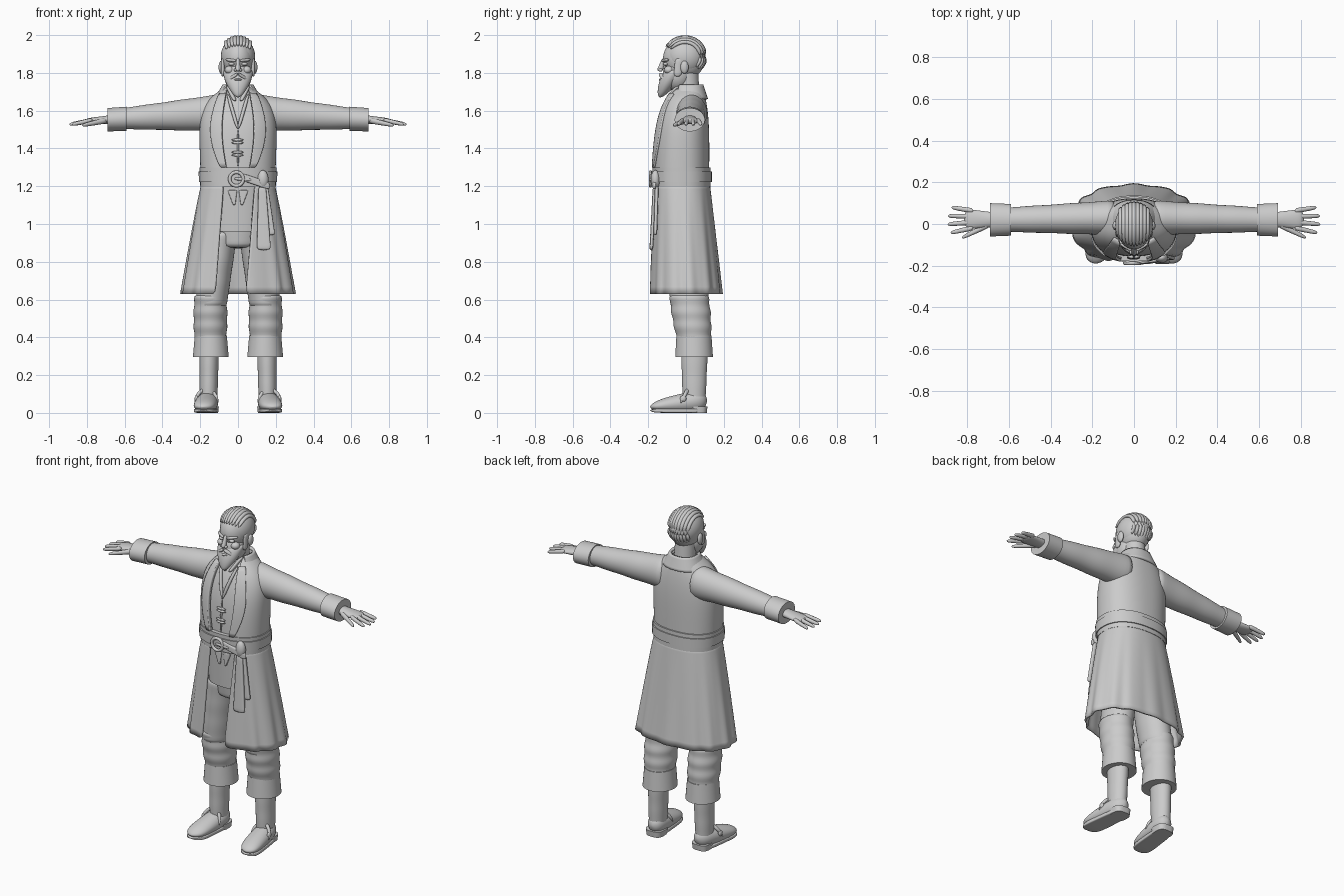
import bpy, bmesh
from math import sin, cos, pi, asin, sqrt, radians
from mathutils import Vector

if "Cube" in bpy.data.objects:
    bpy.data.objects.remove(bpy.data.objects["Cube"])

SHADE = (.6, .6, .6, 1)
GREY = bpy.data.materials.new("light_grey")
GREY.use_nodes = True
GREY.diffuse_color = SHADE
GREY.node_tree.nodes["Principled BSDF"].inputs["Base Color"].default_value = SHADE
SQUARISH = 2.3  # exponent of the body's slightly boxy oval


def mix(a, b, t):
    return a + (b - a) * t


def steps(count):
    return [k / count for k in range(count + 1)]


def skin(name, rows, closed=True, level=1, thickness=0):
    """Bridge rows of points into a surface; closed rows get end caps."""
    bm = bmesh.new()
    grid = [[bm.verts.new(point) for point in row] for row in rows]
    count = len(rows[0])
    for low, high in zip(grid, grid[1:]):
        for i in range(count if closed else count - 1):
            j = (i + 1) % count
            bm.faces.new((low[i], low[j], high[j], high[i]))
    if closed:
        bm.faces.new(grid[0])
        bm.faces.new(grid[-1])
    bmesh.ops.recalc_face_normals(bm, faces=bm.faces)
    mesh = bpy.data.meshes.new(name)
    bm.to_mesh(mesh)
    bm.free()
    mesh.materials.append(GREY)
    mesh.shade_smooth()
    part = bpy.data.objects.new(name, mesh)
    bpy.context.collection.objects.link(part)
    if level:
        part.modifiers.new("smooth", 'SUBSURF').levels = level
        part.modifiers["smooth"].render_levels = level
    else:
        mesh.set_sharp_from_angle(angle=radians(45))
    if thickness:
        solid = part.modifiers.new("thickness", 'SOLIDIFY')
        solid.thickness, solid.offset = thickness, 0


def oval(angle, ru, rv, power):
    c, s = cos(angle), sin(angle)
    return (ru * abs(c) ** (2 / power) * (1 if c > 0 else -1),
            rv * abs(s) ** (2 / power) * (1 if s > 0 else -1))


def limb(name, start, end, r_start, r_end=None, bulge=0, ripple=0, soft=0, power=2, sides=24, side=1, crisp=False):
    """Tapered oval solid; soft rounds the ends, crisp keeps them flat."""
    start, end = Vector(start), Vector(end)
    r_end = r_end or r_start
    span = [abs(d) for d in end - start]
    axis = span.index(max(span))
    u_axis, v_axis = [i for i in range(3) if i != axis]
    rows = []
    for t in steps(12):
        t = (1 - cos(pi * t)) / 2 if soft else t
        centre = start.lerp(end, t)
        scale = 1 + ripple * sin(20 * t)
        if soft:
            scale *= max(.05, sqrt(1 - abs(2 * t - 1) ** soft))
        swell = bulge * sin(pi * t)
        row = []
        for i in range(sides):
            offset = oval(2 * pi * (i + .5) / sides, mix(r_start[0], r_end[0], t) + swell,
                          mix(r_start[1], r_end[1], t) + swell, power)
            point = centre.copy()
            point[u_axis] += offset[0] * scale
            point[v_axis] += offset[1] * scale
            point.x *= side
            row.append(point)
        rows.append(row)
    skin(name, rows, level=0 if crisp else 1)


def ball(name, at, radii, side=1):
    up = Vector((0, 0, radii[2]))
    limb(name, Vector(at) - up, Vector(at) + up, radii[:2], soft=2, side=side)


def pair(build, name, *args, **options):
    build("left_" + name, *args, side=1, **options)
    build("right_" + name, *args, side=-1, **options)


def band(name, low, high, r_low, r_high=None, **options):
    limb(name, low, high, r_low, r_high, sides=48, crisp=True, **options)


def tube(name, points, radius, side=1, flat=1):
    """Cord along a path with rounded ends."""
    points, rows = [Vector(p) for p in points], []
    last = len(points) - 1
    for i, p in enumerate(points):
        ahead = points[min(i + 1, last)] - points[max(i - 1, 0)]
        turn = ahead.to_track_quat('Z', 'Y')
        r = radius * max(.3, sqrt(1 - abs(2 * i / last - 1) ** 6))
        ring = [p + turn @ Vector((r * cos(a * pi / 5), flat * r * sin(a * pi / 5), 0)) for a in range(10)]
        rows.append([(v.x * side, v.y, v.z) for v in ring])
    skin(name, rows)


def wrap(name, rings, thickness=.012, fold=0):
    """Cloth wrapped round the back: z, rx, ry, cy, left and right half openings."""
    rows = []
    for k, (z, rx, ry, cy, left, right) in enumerate(rings):
        row = []
        for t in steps(60):
            a = mix(left - pi / 2, 1.5 * pi - right, t)
            pleat = 1 + fold * k / len(rings) * (sin(13 * a) + sin(21 * a) / 2)
            x, y = oval(a, rx * pleat, ry * pleat, SQUARISH)
            row.append((x, y + cy, z))
        rows.append(row)
    skin(name, rows, closed=False, thickness=thickness)


def torso(z):
    """Half width, half depth and centre y of the upper body."""
    t = (z - 1.2) / .55
    return (.19 + .02 * t) * (1 - t ** 7), .143 * (1 - .6 * t ** 4), mix(-.026, .015, t ** 3)


def front_y(x, z):
    rx, ry, cy = torso(z)
    return cy - ry * max(0, 1 - abs(x / rx) ** SQUARISH) ** (1 / SQUARISH)


def opening(x, rx):
    return asin(min(1, x / rx) ** (SQUARISH / 2))


def lapel_curve(z):
    return sin(pi * (z - 1.25) / .5)


def lapel_edge(z):
    return .05 + .035 * lapel_curve(z)


# Coat body over the vest
coat, vest = [], []
for t in steps(12):
    z = mix(1.2, 1.72, t)
    rx, ry, cy = torso(z)
    gap = opening(lapel_edge(z), rx)
    coat.append((z, rx, ry, cy, gap, gap))
    vest.append([(x, y + cy, z) for x, y in
                 (oval(2 * pi * (i + .5) / 32, rx - .014, ry - .012, SQUARISH) for i in range(32))])
wrap("coat_body", coat)
skin("vest_body", vest)
band("vest_hem", (0, -.01, .96), (0, -.02, 1.22), (.157, .13), (.172, .132), power=SQUARISH)

# Pleated coat skirt, open at the front
skirt = []
for t in steps(8):
    rx = mix(.187, .295, t ** .9)
    skirt.append((mix(1.22, .63, t), rx, mix(.142, .185, t), mix(-.022, 0, t),
                  opening(mix(.09, .04, t), rx), opening(mix(.075, .12, t), rx)))
wrap("coat_skirt", skirt, fold=.03)

# Lapels, collars and vest trim
def lapel(name, side):
    rows = []
    for t in steps(8):
        z = mix(1.3, 1.69, t)
        xs = [lapel_edge(z) + s * (.02 + .04 * lapel_curve(z)) for s in steps(5)]
        rows.append([(side * x, front_y(x, z) - .01, z) for x in xs])
    skin(name, rows, closed=False, thickness=.014)


def on_front(x, z):
    return x, front_y(x, z) + .004, z


pair(lapel, "lapel")
pair(tube, "vest_edge", [on_front(.055 * t, mix(1.5, 1.69, t)) for t in steps(6)], .01)
pair(limb, "shirt_collar", (.055, -.04, 1.73), (.015, -.1, 1.65), (.012, .02), soft=6)
pair(limb, "vest_point", (.03, -.145, 1.18), (.02, -.145, 1.1), (.026, .01), (.006, .01), power=4)
wrap("coat_collar", [(mix(1.66, 1.735, t), mix(.115, .075, t), mix(.095, .07, t), .014, .9, .9) for t in steps(3)],
     thickness=.016)
tube("vest_seam", [on_front(0, mix(1.3, 1.5, t)) for t in steps(5)], .006)
for z in (1.365, 1.38, 1.43, 1.445):
    tube("toggle", [on_front(mix(-.035, .03, t), z) for t in steps(4)], .008)

# Sash, belt, buckle and hanging ends
band("sash", (0, -.022, 1.195), (0, -.024, 1.3), (.2, .153), (.205, .155), power=SQUARISH)
band("belt", (0, -.023, 1.222), (0, -.024, 1.277), (.207, .16), (.209, .161), power=SQUARISH)
bpy.ops.mesh.primitive_torus_add(location=(-.008, -.188, 1.238), rotation=(pi / 2, 0, 0),
                                 major_radius=.036, minor_radius=.009)
buckle = bpy.context.object
buckle.name = "buckle_ring"
buckle.data.materials.append(GREY)
buckle.data.shade_smooth()
limb("buckle_pin", (-.02, -.19, 1.24), (.07, -.186, 1.234), (.006, .008), soft=6)
limb("belt_end", (.02, -.184, 1.25), (.17, -.165, 1.2), (.01, .02), soft=12, power=4)
ball("sash_knot", (.132, -.162, 1.235), (.03, .025, .05))
limb("sash_tail_long", (.128, -.165, 1.2), (.137, -.184, .86), (.02, .011), (.038, .01), power=4)
limb("sash_tail_short", (.145, -.155, 1.2), (.173, -.163, .94), (.014, .01), (.024, .01), power=4)

# Sleeves and hands
pair(limb, "sleeve", (.08, .03, 1.59), (.66, .02, 1.555), (.085, .1), (.056, .052), ripple=.015)
pair(band, "sleeve_cuff", (.59, .02, 1.557), (.69, .02, 1.552), (.076, .064), (.08, .062))
pair(limb, "palm", (.64, .02, 1.555), (.815, .024, 1.543), (.032, .026), (.05, .015), soft=8)
for k, finger in enumerate(("index", "middle", "ring", "little")):
    y = mix(-.018, .063, k / 3)
    reach = .865 + .03 * sin(pi * (k + .6) / 4)
    pair(limb, finger + "_finger", (.77, y, 1.55), (reach, mix(.03, y, 1.5), 1.527), (.014, .014), (.01, .01),
         soft=8, sides=10)
pair(limb, "thumb", (.69, 0, 1.55), (.825, -.066, 1.522), (.018, .018), (.01, .01), soft=8, sides=10)

# Hips, trousers and cuffs
limb("hips", (0, 0, .87), (0, -.01, 1.2), (.12, .11), (.155, .12), bulge=.01)
pair(limb, "thigh", (.085, 0, .97), (.147, .02, .55), (.085, .112), (.086, .103), ripple=.01)
pair(limb, "trouser_knee", (.146, .015, .63), (.146, .044, .38), (.084, .104), (.084, .09), bulge=.006, ripple=.035)
pair(band, "trouser_cuff", (.144, .042, .41), (.144, .043, .295), (.085, .093), (.095, .1))

# Boots
pair(limb, "boot_shaft", (.152, .045, .4), (.157, .043, .04), (.054, .074), (.047, .06), ripple=.01)
pair(limb, "shoe", (.152, .112, .066), (.184, -.19, .032), (.05, .06), (.056, .024), bulge=.008, soft=6)
pair(limb, "sole", (.152, .112, .012), (.184, -.19, .012), (.052, .012), (.06, .012), soft=6, power=6)
pair(band, "heel", (.155, .06, 0), (.155, .06, .035), (.05, .05), (.054, .054), power=3)
pair(tube, "shoe_strap", [(.167 + .06 * cos(a * pi), -.03 + .04 * sin(a * pi), .05 + .075 * sin(a * pi))
                          for a in steps(8)], .011)
pair(ball, "shoe_buckle", (.22, -.015, .075), (.01, .017, .017))

# Head and face
limb("neck", (0, .015, 1.62), (0, 0, 1.82), (.062, .062), (.058, .064))
ball("cranium", (0, -.01, 1.875), (.086, .114, .11))
ball("jaw", (0, -.045, 1.79), (.076, .08, .09))
limb("nose", (0, -.116, 1.88), (0, -.14, 1.808), (.008, .009), (.015, .018), soft=6)
limb("beard", (0, -.136, 1.67), (0, -.05, 1.825), (.015, .014), (.084, .058), bulge=.015, soft=12)
ball("lower_lip", (0, -.132, 1.764), (.022, .012, .007))
pair(ball, "ear", (.09, -.008, 1.83), (.013, .022, .034))
pair(ball, "eye", (.034, -.108, 1.847), (.017, .014, .009))
pair(ball, "cheek", (.045, -.09, 1.815), (.026, .026, .022))
pair(ball, "nostril", (.013, -.135, 1.815), (.009, .012, .008))
pair(limb, "eyebrow", (.01, -.126, 1.864), (.066, -.095, 1.87), (.01, .008), soft=4)
pair(limb, "moustache", (.001, -.138, 1.795), (.05, -.112, 1.765), (.012, .01), soft=4)
pair(limb, "sideburn", (.08, -.035, 1.88), (.08, -.045, 1.78), (.01, .022), soft=6)

# Hair swept back from the forehead
HAIR, SIZE = Vector((0, -.005, 1.885)), Vector((.093, .11, .106))
ball("hair_cap", HAIR, SIZE)
for k in range(-4, 5):
    x = k / 6
    inset = sqrt(1 - x * x)
    sweep = [mix(.17, 1.25, t) * pi for t in steps(10)]
    tube("hair_lock", [HAIR + Vector((SIZE.x * x, -SIZE.y * inset * cos(a) * (1 + .12 * max(0, cos(a))),
                                      SIZE.z * inset * sin(a))) for a in sweep], .014, flat=.8)
